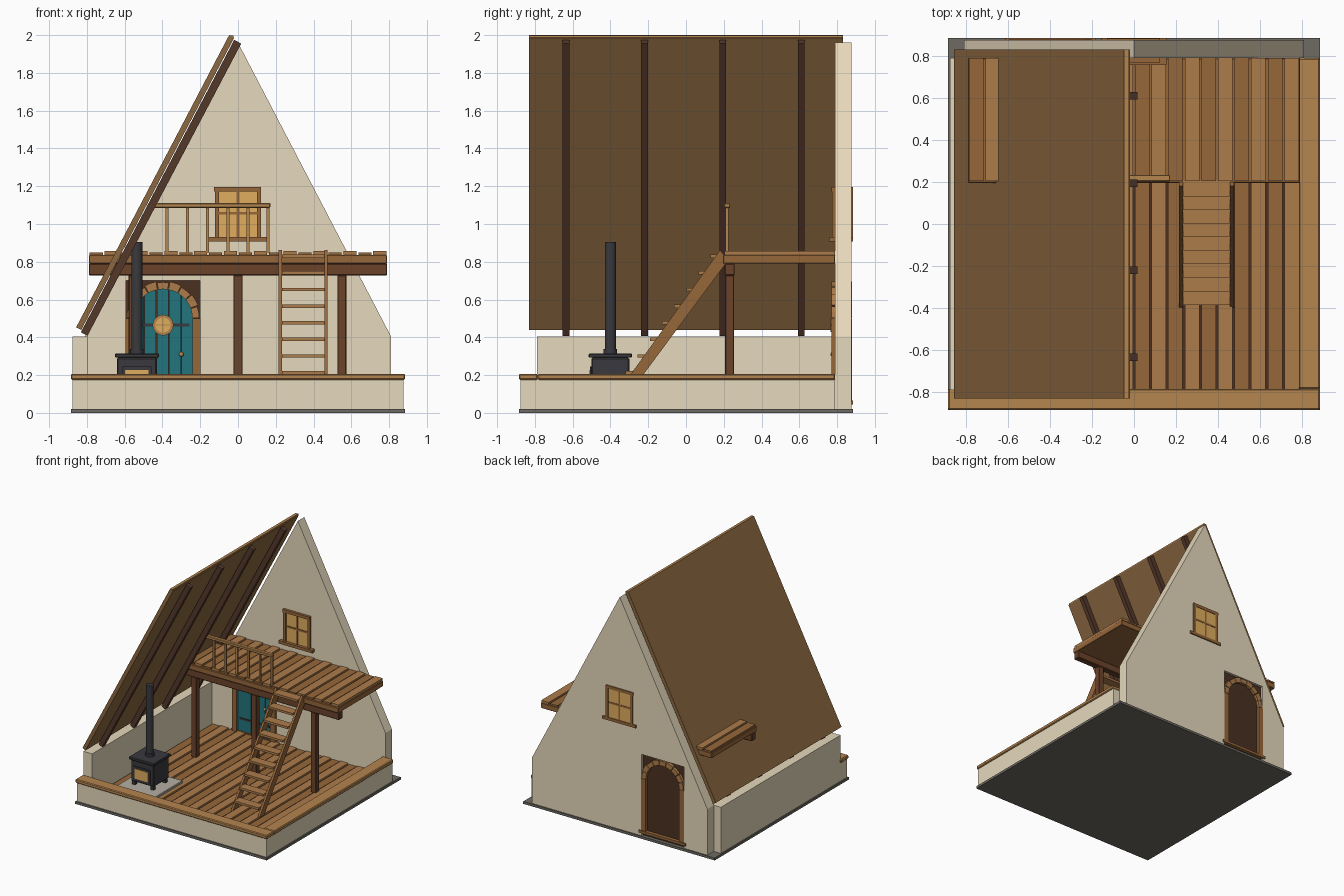
import bpy, bmesh, math
from mathutils import Vector

if "Cube" in bpy.data.objects:
    bpy.data.objects.remove(bpy.data.objects["Cube"])

def material(name, hexcol):
    rgb = [int(hexcol[i:i + 2], 16) / 255 for i in (0, 2, 4)]
    m = bpy.data.materials.new(name)
    m.diffuse_color = [((c + 0.055) / 1.055) ** 2.4 for c in rgb] + [1]
    m.use_nodes = True
    m.node_tree.nodes["Principled BSDF"].inputs["Base Color"].default_value = m.diffuse_color
    return m

CREAM = material("plaster", "E6D8BC")
STONE = material("stone", "6E6A62")
HEARTH = material("hearth_stone", "B5AFA3")
OAK = material("oak", "B5854F")
PLANK_A = material("plank_light", "AD7C4B")
PLANK_B = material("plank_mid", "96673A")
DARK = material("dark_timber", "6B432A")
RAFTER = material("rafter_timber", "54382A")
SHADOW = material("dark_panel", "4A3020")
ROOF = material("roof_boards", "8C6840")
TEAL = material("teal_paint", "22757D")
IRON = material("iron", "3A3A3E")
GLOW = material("lit_glass", "E0AE5E")

def finish(name, bm, mat, bevel=0):
    bmesh.ops.recalc_face_normals(bm, faces=bm.faces)
    me = bpy.data.meshes.new(name)
    bm.to_mesh(me)
    bm.free()
    me.materials.append(mat)
    ob = bpy.data.objects.new(name, me)
    bpy.context.collection.objects.link(ob)
    if bevel:
        mod = ob.modifiers.new("edge", 'BEVEL')
        mod.width, mod.segments = bevel, 1
    return ob

def prism(name, pts, axis, a, b, mat, bevel=0):
    """Extrude a profile: (x, z) points along y, or (y, z) points along x."""
    bm = bmesh.new()
    place = (lambda p, t: (p[0], t, p[1])) if axis == 'y' else (lambda p, t: (t, p[0], p[1]))
    f = bm.faces.new([bm.verts.new(place(p, a)) for p in pts])
    out = bmesh.ops.extrude_face_region(bm, geom=[f])
    shift = Vector(place((0, 0), b - a))
    bmesh.ops.translate(bm, vec=shift, verts=[v for v in out["geom"] if isinstance(v, bmesh.types.BMVert)])
    return finish(name, bm, mat, bevel)

def box(name, x0, x1, y0, y1, z0, z1, mat, bevel=0):
    return prism(name, [(x0, z0), (x1, z0), (x1, z1), (x0, z1)], 'y', y0, y1, mat, bevel)

def smooth(ob):
    bpy.ops.object.select_all(action='DESELECT')
    ob.select_set(True)
    bpy.context.view_layer.objects.active = ob
    bpy.ops.object.shade_smooth_by_angle()

def cylinder(name, r, depth, loc, mat, along_y=False, sides=16):
    bpy.ops.mesh.primitive_cylinder_add(vertices=sides, radius=r, depth=depth, location=loc,
                                        rotation=(math.pi / 2 if along_y else 0, 0, 0))
    ob = bpy.context.object
    ob.name = name
    ob.data.materials.append(mat)
    smooth(ob)
    return ob

def planks(name, y0, y1, z0, z1, n=20, x0=-0.79, x1=0.79):
    step = (x1 - x0) / n
    for i in range(n):
        a = x0 + i * step
        box(f"{name}_{i}", a + 0.005, a + step - 0.005, y0, y1, z0, z1 + 0.006 * (i % 2),
            PLANK_A if i % 2 else PLANK_B)

# foundation and low walls
box("foundation", -0.885, 0.885, -0.885, 0.885, 0, 0.02, STONE)
box("front_wall", -0.875, 0.875, -0.875, -0.79, 0.02, 0.176, CREAM)
box("right_wall", 0.79, 0.875, -0.79, 0.79, 0.02, 0.176, CREAM)
box("left_wall", -0.875, -0.795, -0.79, 0.79, 0.02, 0.405, CREAM)
box("front_wall_cap", -0.885, 0.885, -0.885, -0.785, 0.175, 0.206, OAK, 0.006)
box("right_wall_cap", 0.785, 0.885, -0.785, 0.79, 0.175, 0.206, OAK, 0.006)

# ground floor
box("subfloor", -0.795, 0.79, -0.79, 0.79, 0.02, 0.04, SHADOW)
planks("floor_plank", -0.785, 0.785, 0.04, 0.058)

# back gable with door notch
DX, DW, SPRING = -0.397, 0.197, 0.5
prism("gable_wall", [(-0.81, 0.02), (DX - DW, 0.02), (DX - DW, 0.7), (DX + DW, 0.7), (DX + DW, 0.02),
                     (0.81, 0.02), (0.81, 0.405), (0, 1.96), (-0.81, 0.405)], 'y', 0.79, 0.875, CREAM)

# roof slope and rafters
prism("roof_slope", [(-0.857, 0.453), (-0.83, 0.439), (-0.02, 1.986), (-0.047, 2.0)], 'y', -0.83, 0.83, ROOF)
box("ridge_trim", -0.046, -0.024, -0.83, 0.83, 1.988, 1.999, OAK)
for i, y in enumerate((-0.635, -0.22, 0.195, 0.61)):
    prism(f"rafter_{i}", [(-0.832, 0.427), (-0.797, 0.408), (0.017, 1.955), (-0.02, 1.975)],
          'y', y - 0.018, y + 0.018, RAFTER)

# loft
box("loft_deck", -0.79, 0.79, 0.195, 0.79, 0.79, 0.836, PLANK_B, 0.004)
box("loft_beam", -0.79, 0.79, 0.205, 0.258, 0.728, 0.79, DARK, 0.005)
planks("loft_plank", 0.205, 0.79, 0.836, 0.85)
for i, x in enumerate((-0.555, 0, 0.55)):
    box(f"loft_post_{i}", x - 0.024, x + 0.024, 0.207, 0.255, 0.058, 0.73, DARK, 0.004)

# railing
box("hand_rail", -0.465, 0.172, 0.202, 0.234, 1.086, 1.11, OAK, 0.004)
for i in range(6):
    x = 0.16 - i * 0.107
    box(f"baluster_{i}", x - 0.008, x + 0.008, 0.21, 0.226, 0.85, 1.088, OAK)

# ladder
for s, x in (("left", 0.215), ("right", 0.457)):
    prism(f"ladder_side_{s}", [(-0.398, 0.058), (-0.333, 0.058), (0.21, 0.79), (0.21, 0.825),
                               (0.18, 0.862)], 'x', x, x + 0.018, PLANK_B)
for i in range(9):
    z, y = 0.125 + i * 0.088, -0.385 + i * 0.0645
    box(f"ladder_tread_{i}", 0.233, 0.457, y, y + 0.075, z - 0.009, z + 0.009, PLANK_A)

# door: backing, planks, hardware
box("door_back_panel", DX - DW, DX + DW, 0.81, 0.855, 0.02, 0.7, SHADOW)
n, R = 5, 0.165
for i in range(n):
    a = -R + 2 * R * i / n
    b = a + 2 * R / n - 0.004
    xs = [a + (b - a) * k / 4 for k in range(5)]
    top = [(DX + x, SPRING + math.sqrt(max(R * R - x * x, 0))) for x in reversed(xs)]
    prism(f"door_plank_{i}", [(DX + a, 0.058), (DX + b, 0.058)] + top, 'y', 0.79, 0.812, TEAL)
for z in (0.17, 0.465):
    box("door_strap", DX - 0.14, DX + 0.14, 0.784, 0.792, z - 0.008, z + 0.008, IRON)
cylinder("porthole_frame", 0.055, 0.02, (DX, 0.782, 0.465), OAK, True, 24)
cylinder("porthole_glass", 0.04, 0.024, (DX, 0.781, 0.465), GLOW, True, 24)
box("porthole_bar", DX - 0.003, DX + 0.003, 0.766, 0.772, 0.427, 0.503, OAK)
box("porthole_crossbar", DX - 0.038, DX + 0.038, 0.766, 0.772, 0.462, 0.468, OAK)
bpy.ops.mesh.primitive_uv_sphere_add(segments=12, ring_count=8, radius=0.013, location=(-0.3, 0.778, 0.31))
bpy.context.object.name = "door_knob"
bpy.context.object.data.materials.append(OAK)
smooth(bpy.context.object)

# door surround on both wall faces: jambs and arch blocks
for side, y0, y1 in (("inner", 0.77, 0.805), ("outer", 0.85, 0.878)):
    for s in (-1, 1):
        xa, xb = sorted((DX + s * 0.155, DX + s * 0.198))
        box(f"{side}_jamb", xa, xb, y0, y1, 0.058, SPRING, PLANK_B)
    for i in range(9):
        t = [math.pi * (i + k) / 9 + o for k, o in ((0, 0.012), (0.5, 0), (1, -0.012))]
        ro = 0.198 if i % 2 else 0.192
        ring = [(DX + r * math.cos(a), SPRING + r * math.sin(a))
                for r, seq in ((ro, t), (0.155, t[::-1])) for a in seq]
        prism(f"{side}_arch_block_{i}", ring, 'y', y0, y1, PLANK_A)
box("door_sill", DX - 0.215, DX + 0.215, 0.78, 0.885, 0.045, 0.066, PLANK_B)

# gable window, inside and outside
for side, y0, y1, p0, p1 in (("inner", 0.772, 0.795, 0.782, 0.793), ("outer", 0.87, 0.884, 0.872, 0.879)):
    box(f"{side}_window_glass", -0.11, 0.11, p0, p1, 0.93, 1.18, GLOW)
    for s in (-1, 1):
        box(f"{side}_window_stile", s * 0.112 - 0.011, s * 0.112 + 0.011, y0, y1, 0.93, 1.175, PLANK_B)
    box(f"{side}_window_head", -0.128, 0.123, y0 - 0.003, y1, 1.172, 1.197, PLANK_B)
    box(f"{side}_window_mullion", -0.007, 0.007, y0 + 0.004, y1 - 0.002, 0.93, 1.175, PLANK_B)
    box(f"{side}_window_bar", -0.105, 0.105, y0 + 0.004, y1 - 0.002, 1.05, 1.064, PLANK_B)
box("inner_window_sill", -0.155, 0.155, 0.757, 0.795, 0.908, 0.932, PLANK_B)
box("outer_window_sill", -0.155, 0.155, 0.87, 0.885, 0.908, 0.932, PLANK_B)

# stove on hearth
SX, SY = -0.535, -0.4
box("hearth", SX - 0.18, SX + 0.18, SY - 0.18, SY + 0.18, 0.055, 0.082, HEARTH, 0.004)
for sx in (-1, 1):
    for sy in (-1, 1):
        x, y = SX + sx * 0.085, SY + sy * 0.08
        box("stove_leg", x - 0.013, x + 0.013, y - 0.013, y + 0.013, 0.08, 0.115, IRON)
box("stove_body", SX - 0.105, SX + 0.105, SY - 0.1, SY + 0.1, 0.112, 0.292, IRON, 0.006)
box("stove_top", SX - 0.117, SX + 0.117, SY - 0.115, SY + 0.115, 0.292, 0.315, IRON, 0.005)
box("stove_door", SX - 0.078, SX + 0.078, SY - 0.108, SY - 0.098, 0.13, 0.245, IRON)
box("stove_glass", SX - 0.062, SX + 0.062, SY - 0.112, SY - 0.106, 0.145, 0.228, GLOW)
cylinder("stove_collar", 0.036, 0.025, (SX, SY, 0.325), IRON)
cylinder("stove_pipe", 0.03, 0.595, (SX, SY, 0.608), IRON)
